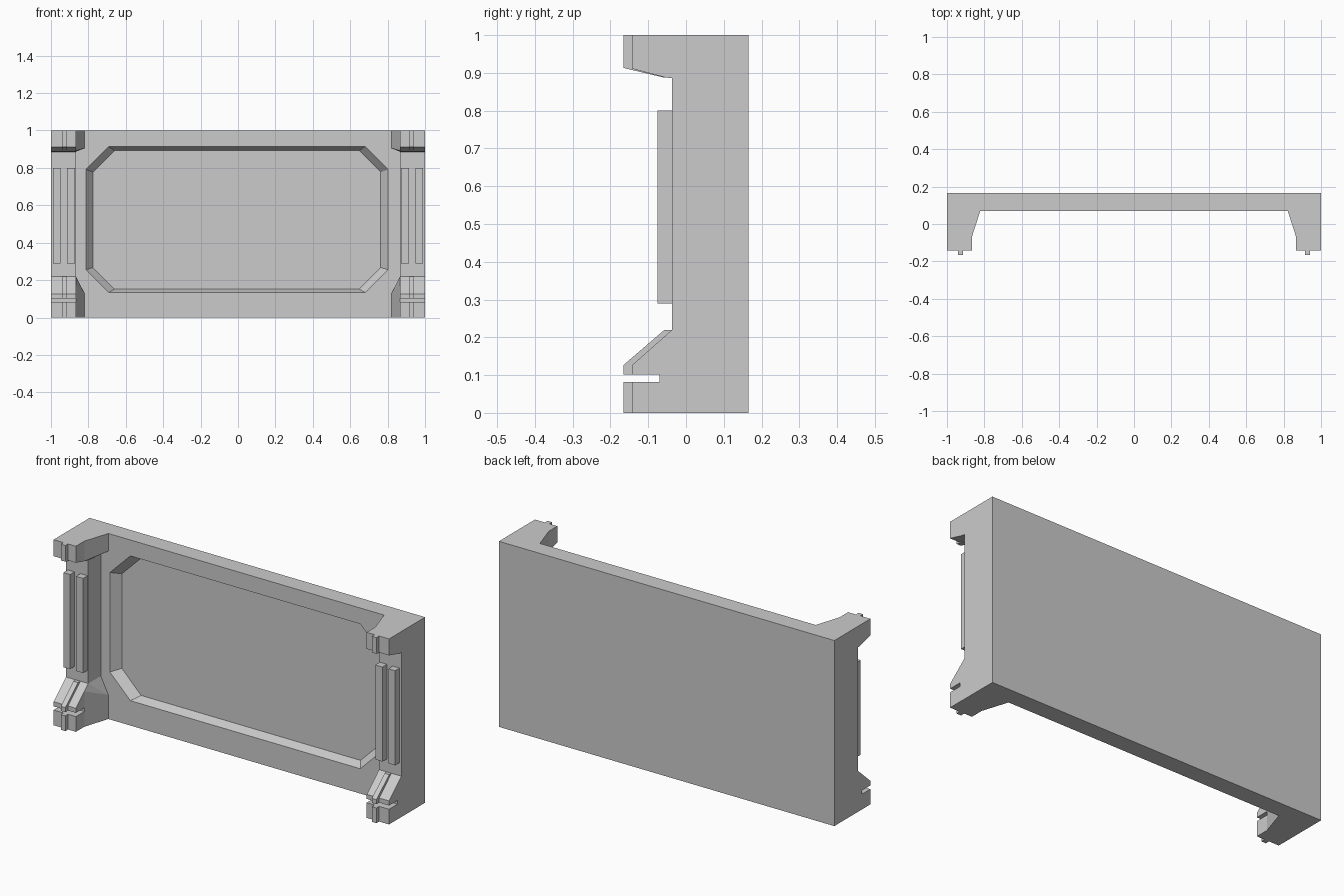
import bpy, bmesh

if "Cube" in bpy.data.objects:
    bpy.data.objects.remove(bpy.data.objects["Cube"])

FRONT, BACK = 0.07, 0.165      # front and back planes of the wall panel
SHAFT = -0.037                 # front plane of the pillar shaft
INNER = 0.867                  # inner side of the pillars


def finish(name, bm, mirror=True):
    bmesh.ops.recalc_face_normals(bm, faces=bm.faces[:])
    mesh = bpy.data.meshes.new(name)
    bm.to_mesh(mesh)
    bm.free()
    obj = bpy.data.objects.new(name, mesh)
    bpy.context.collection.objects.link(obj)
    if mirror:
        obj.modifiers.new("mirror", 'MIRROR').use_axis[0] = True
    return obj


def extrude_profile(name, pts, x0, x1):
    """Side profile of (y, z) points pulled along x, mirrored to both pillars."""
    bm = bmesh.new()
    face = bm.faces.new([bm.verts.new((x0, y, z)) for y, z in pts])
    ext = bmesh.ops.extrude_face_region(bm, geom=[face])
    for v in ext["geom"]:
        if isinstance(v, bmesh.types.BMVert):
            v.co.x = x1
    return finish(name, bm)


def hull(name, pts):
    bm = bmesh.new()
    for p in pts:
        bm.verts.new(p)
    bmesh.ops.convex_hull(bm, input=bm.verts[:])
    bmesh.ops.dissolve_limit(bm, angle_limit=0.01, verts=bm.verts[:], edges=bm.edges[:])
    return finish(name, bm)


def octagon(bm, x0, x1, z0, z1, c, y):
    pts = [(x0, z0 + c), (x0 + c, z0), (x1 - c, z0), (x1, z0 + c),
           (x1, z1 - c), (x1 - c, z1), (x0 + c, z1), (x0, z1 - c)]
    return [bm.verts.new((x, y, z)) for x, z in pts]


# wall panel with a bevelled octagonal recess
bm = bmesh.new()
corners = [(-1, 0), (1, 0), (1, 1), (-1, 1)]
front = [bm.verts.new((x, FRONT, z)) for x, z in corners]
back = [bm.verts.new((x, BACK, z)) for x, z in corners]
rim = octagon(bm, -0.813, 0.802, 0.134, 0.914, 0.122, FRONT)
floor = octagon(bm, -0.775, 0.763, 0.152, 0.892, 0.115, FRONT + 0.048)
for i in range(4):
    j = (i + 1) % 4
    bm.faces.new((front[i], front[j], back[j], back[i]))
    bm.faces.new((front[i], rim[2 * i], rim[2 * i + 1]))
    bm.faces.new((front[i], rim[2 * i + 1], rim[2 * j], front[j]))
for i in range(8):
    j = (i + 1) % 8
    bm.faces.new((rim[i], rim[j], floor[j], floor[i]))
bm.faces.new(floor)
bm.faces.new(back)
finish("wall_panel", bm, mirror=False)

# pillar body: slotted foot, sloped plinth, shaft and bracket head
extrude_profile("pillar", [
    (FRONT, 0), (-0.142, 0), (-0.142, 0.082), (-0.07, 0.082), (-0.07, 0.102),
    (-0.142, 0.102), (-0.142, 0.127), (SHAFT, 0.22), (SHAFT, 0.886),
    (-0.055, 0.888), (-0.142, 0.911), (-0.142, 1), (FRONT, 1)], INNER, 1)

# narrow raised ribs on foot, plinth and head
extrude_profile("foot_rib", [
    (-0.142, 0), (-0.165, 0), (-0.165, 0.082), (-0.142, 0.082)], 0.914, 0.941)
extrude_profile("plinth_rib", [
    (-0.142, 0.102), (-0.165, 0.102), (-0.165, 0.127), (-0.057, 0.22),
    (SHAFT, 0.22), (-0.142, 0.127)], 0.914, 0.941)
extrude_profile("head_rib", [
    (-0.142, 1), (-0.165, 1), (-0.165, 0.913), (-0.06, 0.888),
    (-0.055, 0.888), (-0.142, 0.911)], 0.914, 0.941)

# pairs of vertical strips on each shaft
for name, x0, x1 in (("inner_strip", 0.871, 0.914), ("outer_strip", 0.949, 0.989)):
    extrude_profile(name, [(SHAFT, 0.29), (-0.075, 0.29), (-0.075, 0.80), (SHAFT, 0.80)], x0, x1)

# tapered buttresses from pillar to panel, at foot and head
for name, end, tip, mid, wall in (("foot_buttress", 0, 0.19, 0.22, 0.13),
                                  ("head_buttress", 1, 0.892, 0.886, 0.905)):
    hull(name, [(INNER, -0.07, end), (INNER, -0.07, tip), (INNER, SHAFT, mid),
                (INNER, FRONT, mid), (INNER, FRONT, end),
                (0.822, FRONT, end), (0.822, FRONT, wall)])
